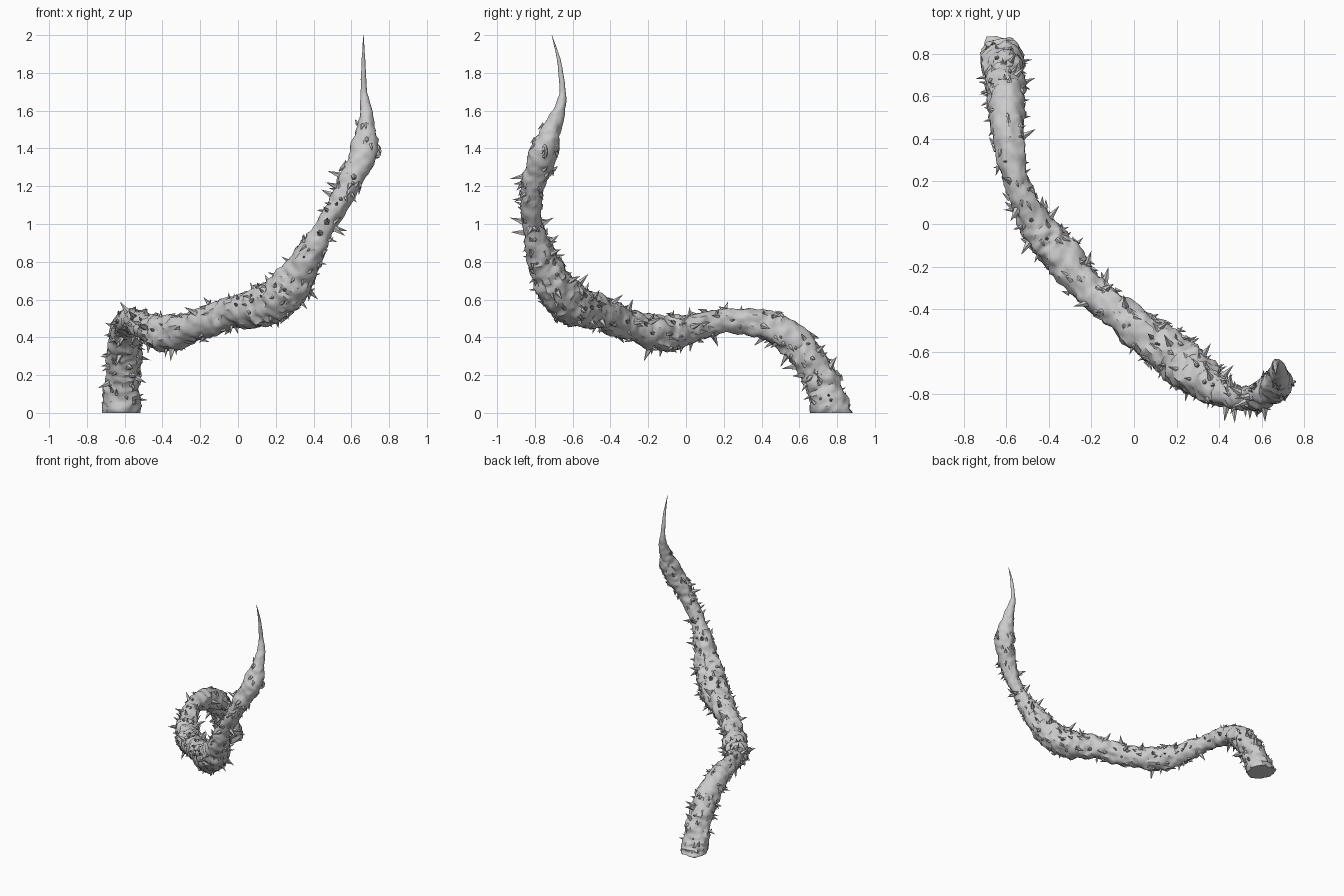
import bpy, bmesh, math, random
from mathutils import Vector, Matrix, noise

random.seed(7)
cube = bpy.data.objects.get("Cube")
if cube:
    bpy.data.objects.remove(cube, do_unlink=True)

# Single bark colour
bark = bpy.data.materials.new("bark grey")
bark.use_nodes = True
GREY = (0.6, 0.6, 0.6, 1)
bark.diffuse_color = GREY
bark.node_tree.nodes["Principled BSDF"].inputs["Base Color"].default_value = GREY

# Centre line of the vine: x, y, z, radius
PATH = [Vector(p) for p in (
    (-.63, .80, -.07, .105), (-.62, .765, .04, .1), (-.61, .70, .2, .088),
    (-.60, .59, .36, .088), (-.59, .42, .465, .078), (-.55, .2, .485, .062),
    (-.46, 0, .44, .078), (-.36, -.13, .42, .095), (-.21, -.30, .465, .078),
    (-.03, -.45, .53, .085), (.15, -.59, .57, .108), (.27, -.69, .66, .105),
    (.36, -.76, .81, .08), (.47, -.815, 1.0, .053), (.58, -.81, 1.2, .062),
    (.665, -.755, 1.38, .072), (.68, -.695, 1.54, .042),
    (.668, -.655, 1.68, .02), (.664, -.67, 1.85, .011), (.664, -.71, 2.0, .001))]
STEPS, SIDES = 14, 32


def spline(a, b, c, d, t):
    return (b * 2 + (c - a) * t + (a * 2 - b * 5 + c * 4 - d) * t * t
            + (b * 3 - a - c * 3 + d) * t ** 3) / 2


def sample_path():
    ends = [PATH[0] * 2 - PATH[1]] + PATH + [PATH[-1] * 2 - PATH[-2]]
    out = [spline(*ends[i:i + 4], k / STEPS)
           for i in range(len(PATH) - 1) for k in range(STEPS)]
    return out + [PATH[-1]]


def make_frames(points):
    """Twist-free position, tangent, side, up and radius along the vine."""
    frames, side = [], Vector((1, 0, 0))
    for i, p in enumerate(points):
        tangent = (points[min(i + 1, len(points) - 1)].xyz
                   - points[max(i - 1, 0)].xyz).normalized()
        side = (side - tangent * side.dot(tangent)).normalized()
        frames.append((p.xyz, tangent, side, tangent.cross(side), max(p.w, .001)))
    return frames


def surface_point(frame, angle):
    """Lumpy bark surface with fine creases."""
    centre, tangent, side, up, radius = frame
    out = side * math.cos(angle) + up * math.sin(angle)
    p = centre + out * radius
    lump = noise.noise(p * 13) * .17 + noise.noise(p * 30) * .13
    crease = .5 - abs(noise.noise(p * 22 + Vector((5, 2, 9))))
    return centre + out * radius * (1 + lump + crease * .22 - .07), out


def add_object(name, bm):
    mesh = bpy.data.meshes.new(name)
    bm.to_mesh(mesh)
    bm.free()
    mesh.materials.append(bark)
    obj = bpy.data.objects.new(name, mesh)
    bpy.context.collection.objects.link(obj)
    return obj


frames = make_frames(sample_path())

# Vine body, cut level at the ground
bm = bmesh.new()
rings = [[bm.verts.new(surface_point(f, math.tau * k / SIDES)[0])
          for k in range(SIDES)] for f in frames]
for low, high in zip(rings, rings[1:]):
    for k in range(SIDES):
        n = (k + 1) % SIDES
        bm.faces.new((low[k], low[n], high[n], high[k]))
bm.faces.new(rings[-1])
cut = bmesh.ops.bisect_plane(bm, geom=bm.verts[:] + bm.edges[:] + bm.faces[:],
                             plane_co=(0, 0, 0), plane_no=(0, 0, 1), clear_inner=True)
bmesh.ops.holes_fill(bm, edges=[e for e in bm.edges if e.is_boundary], sides=0)
bmesh.ops.recalc_face_normals(bm, faces=bm.faces[:])
vine = add_object("vine", bm)
bpy.context.view_layer.objects.active = vine
vine.select_set(True)
bpy.ops.object.shade_smooth_by_angle(angle=math.radians(40))


def add_cone(bm, base, direction, radius, length):
    turn = direction.to_track_quat('Z', 'Y').to_matrix().to_4x4()
    bmesh.ops.create_cone(bm, segments=5, radius1=radius, radius2=0, depth=length,
                          matrix=Matrix.Translation(base + direction * length * .4) @ turn)


# Thorns, and low bark flakes lying along the stem
thorns, flakes = bmesh.new(), bmesh.new()
last = len(frames) * 3 // 4
for i in range(150):
    frame = frames[random.randrange(STEPS, last)]
    point, out = surface_point(frame, random.uniform(0, math.tau))
    lean = (out + frame[1] * random.uniform(-.5, .5)).normalized()
    length = random.choice((.03, .04, .05, .075))
    if point.z > .05:
        add_cone(thorns, point, lean, length * .24, length)
for i in range(170):
    frame = frames[random.randrange(STEPS, len(frames) - STEPS * 3)]
    point, out = surface_point(frame, random.uniform(0, math.tau))
    lean = (out * .55 + frame[1] * random.choice((-1, 1))).normalized()
    if point.z > .05:
        add_cone(flakes, point, lean, .013, random.uniform(.03, .05))
add_object("thorns", thorns)
add_object("bark_flakes", flakes)

# Small curled bark loops on the upper stem
for name, spot in (("upper_bark_loop", (.735, -.75, 1.385)),
                   ("lower_bark_loop", (.545, -.80, 1.225))):
    bpy.ops.mesh.primitive_torus_add(location=spot, rotation=(math.pi / 2, 0, .5),
                                     major_radius=.02, minor_radius=.008,
                                     major_segments=12, minor_segments=6)
    loop = bpy.context.object
    loop.name = name
    loop.scale.y = 1.4
    loop.data.materials.append(bark)
